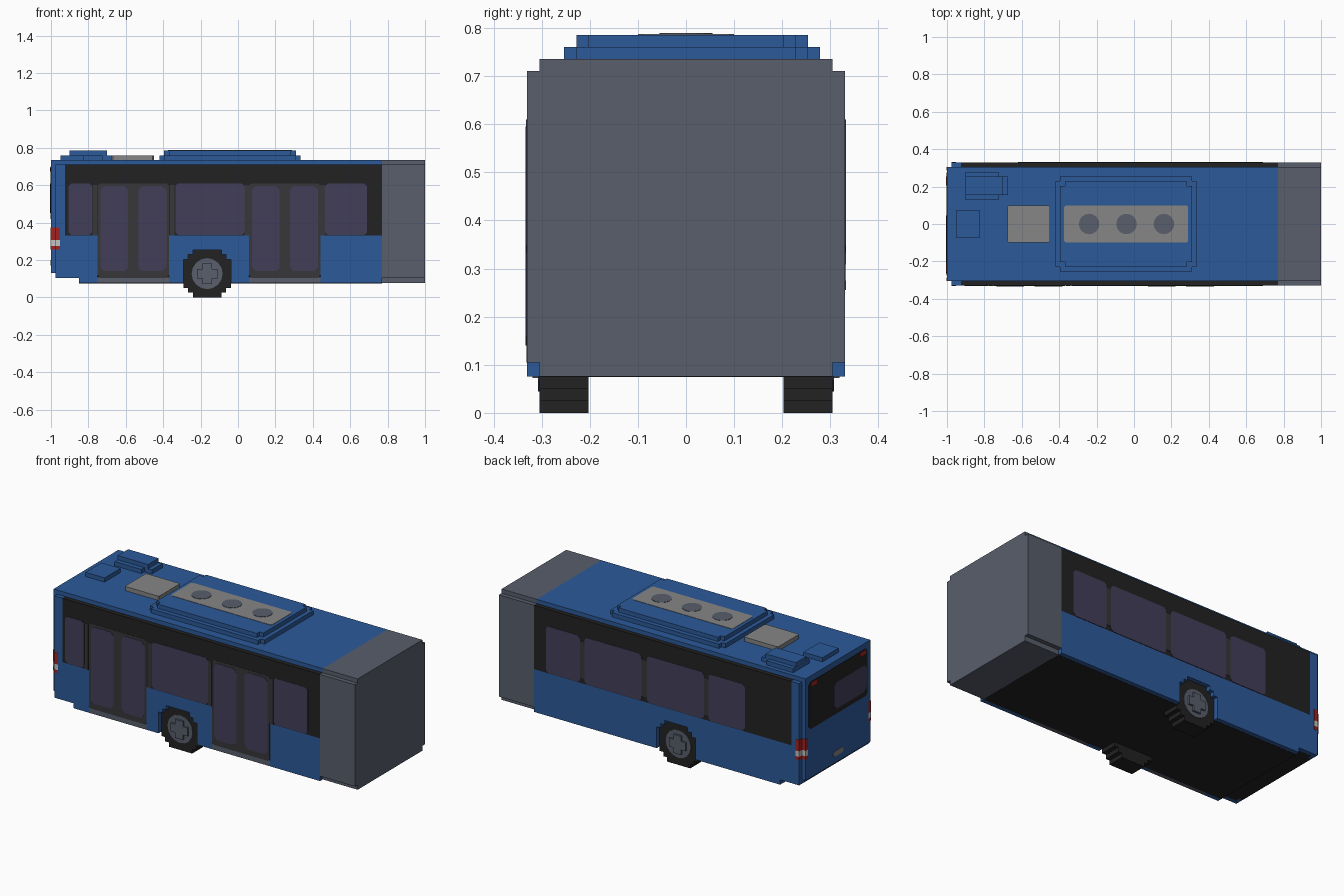
import bpy, bmesh, math
from mathutils import Vector

if "Cube" in bpy.data.objects:
    bpy.data.objects.remove(bpy.data.objects["Cube"])


def material(name, hex_rgb):
    lin = []
    for i in (0, 2, 4):
        c = int(hex_rgb[i:i + 2], 16) / 255
        lin.append(c / 12.92 if c <= 0.04045 else ((c + 0.055) / 1.055) ** 2.4)
    m = bpy.data.materials.new(name)
    m.use_nodes = True
    m.diffuse_color = (*lin, 1)
    m.node_tree.nodes["Principled BSDF"].inputs["Base Color"].default_value = (*lin, 1)
    return m


BLUE = material("body blue", "2c5a9a")
SLATE = material("slate grey", "585e6c")
BLACK = material("black", "222222")
GLASS = material("tinted glass", "423e5a")
CHARCOAL = material("charcoal", "37373b")
GREY = material("light grey", "868686")
RED = material("lamp red", "a42222")
WHITE = material("lamp white", "c4c4c4")

V = 0.0254                      # block step
WHEEL_X, WHEEL_R = -0.165, 0.127
SILL, BELT, TOP, ROOF = 0.076, 0.33, 0.71, 0.735
INNER, SHOULDER, SIDE = 0.28, 0.304, 0.33


def prism(name, pts, axis, a, b, mat):
    """Extrude a 2D outline along an axis, from a to b."""
    place = {"x": lambda u, v, w: (w, u, v),
             "y": lambda u, v, w: (u, w, v),
             "z": lambda u, v, w: (u, v, w)}[axis]
    bm = bmesh.new()
    face = bm.faces.new([bm.verts.new(place(u, v, a)) for u, v in pts])
    ext = bmesh.ops.extrude_face_region(bm, geom=[face])
    moved = [e for e in ext["geom"] if isinstance(e, bmesh.types.BMVert)]
    bmesh.ops.translate(bm, verts=moved, vec=Vector(place(0, 0, b - a)))
    bmesh.ops.recalc_face_normals(bm, faces=bm.faces)
    me = bpy.data.meshes.new(name)
    bm.to_mesh(me)
    bm.free()
    me.materials.append(mat)
    ob = bpy.data.objects.new(name, me)
    bpy.context.collection.objects.link(ob)
    return ob


def stepped(u0, u1, v0, v1, n=0, s=V):
    """Rectangle outline whose corners are cut in n square steps."""
    cu, cv, hu, hv = (u0 + u1) / 2, (v0 + v1) / 2, (u1 - u0) / 2, (v1 - v0) / 2
    q = []
    for i in range(n + 1):
        q.append((hu - i * s, hv - (n - i) * s))
        if i < n:
            q.append((hu - (i + 1) * s, hv - (n - i) * s))
    pts = q + [(-u, v) for u, v in reversed(q)]
    pts += [(-u, -v) for u, v in q] + [(u, -v) for u, v in reversed(q)]
    return [(cu + u, cv + v) for u, v in pts]


def rounded(u0, u1, v0, v1, r=0.02):
    """Rectangle outline with bevelled corners."""
    return [(u0 + r, v0), (u1 - r, v0), (u1, v0 + r), (u1, v1 - r),
            (u1 - r, v1), (u0 + r, v1), (u0, v1 - r), (u0, v0 + r)]


def box(name, x0, x1, y0, y1, z0, z1, mat):
    return prism(name, [(x0, y0), (x1, y0), (x1, y1), (x0, y1)], "z", z0, z1, mat)


def circle(cu, cv, r, n=16):
    return [(cu + r * math.cos(math.tau * i / n), cv + r * math.sin(math.tau * i / n))
            for i in range(n)]


# Hull: inner core, floor, roof, rear wall
box("inner_core", -0.975, 0.765, -INNER, INNER, 0.105, TOP, BLACK)
box("floor", -0.85, 0.77, -SHOULDER, SHOULDER, SILL - 0.001, 0.11, BLACK)
box("rear_floor", -0.95, -0.85, -SHOULDER, SHOULDER, 0.104, 0.12, BLACK)
box("roof", -1, 0.77, -SHOULDER, SHOULDER, 0.70, ROOF, BLUE)
box("rear_wall", -1, -0.975, -SHOULDER, SHOULDER, 0.13, 0.72, BLUE)
box("rear_lower_lip", -0.975, -0.95, -SHOULDER, SHOULDER, 0.105, 0.14, BLUE)

# Joint section at the +x end
prism("joint_section", [(-SHOULDER, SILL), (SHOULDER, SILL), (SHOULDER, 0.105), (SIDE, 0.105),
                        (SIDE, TOP), (SHOULDER, TOP), (SHOULDER, ROOF), (-SHOULDER, ROOF),
                        (-SHOULDER, TOP), (-SIDE, TOP), (-SIDE, 0.105), (-SHOULDER, 0.105)],
      "x", 0.77, 1, SLATE)

# Wheel arch as a stepped notch in the lower panel outline
tyre = stepped(WHEEL_X - WHEEL_R, WHEEL_X + WHEEL_R, 0, 2 * WHEEL_R, 2)
arch = sorted([p for p in tyre if p[1] > WHEEL_R], key=lambda p: (math.atan2(p[1] - WHEEL_R, p[0] - WHEEL_X)))
arch = [(WHEEL_X + WHEEL_R, SILL)] + arch + [(WHEEL_X - WHEEL_R, SILL)]


def arch_panel(x0, x1):
    return [(x0, BELT), (x1, BELT), (x1, SILL)] + arch + [(x0, SILL)]


doors = [(-0.75, -0.37), (0.06, 0.44)]
for s, side in ((-1, "right"), (1, "left")):
    lo, hi = s * INNER, s * SIDE
    plate = s * (SIDE + 0.002)
    # Blue panels and black window band
    prism(side + "_rear_post", stepped(-0.975, -0.925, 0.105, TOP), "y", lo, hi, BLUE)
    prism(side + "_rear_panel", stepped(-0.925, -0.85, 0.105, BELT), "y", lo, hi, BLUE)
    prism(side + "_window_band", stepped(-0.925, 0.77, BELT, TOP), "y", lo, hi, BLACK)
    if s < 0:
        prism("right_panel_rear", stepped(-0.85, -0.75, SILL, BELT), "y", lo, hi, BLUE)
        prism("right_panel_middle", arch_panel(-0.37, 0.06), "y", lo, hi, BLUE)
        prism("right_panel_front", stepped(0.44, 0.77, SILL, BELT), "y", lo, hi, BLUE)
        panes = [(-0.905, -0.78), (-0.335, 0.035), (0.465, 0.69)]
        surround = []
    else:
        prism("left_panel", arch_panel(-0.85, 0.77), "y", lo, hi, BLUE)
        panes = [(-0.62, -0.38), (-0.35, 0.025), (0.06, 0.435), (0.465, 0.69)]
        surround = [(-0.38, -0.35), (0.025, 0.06), (0.435, 0.465)]
    for x0, x1 in panes:
        prism(side + "_window", rounded(x0, x1, BELT + 0.003, 0.61, 0.015), "y", hi, plate, GLASS)
    for x0, x1 in surround:
        prism(side + "_window_pillar", stepped(x0, x1, 0.36, 0.58), "y", hi, plate, CHARCOAL)

    # Wheel with raised cross on the hub
    prism(side + "_tyre", tyre, "y", s * 0.203, s * SHOULDER, BLACK)
    prism(side + "_hub", circle(WHEEL_X, WHEEL_R, 0.083), "y",
          s * SHOULDER, s * (SHOULDER + 0.004), SLATE)
    prism(side + "_hub_cross", stepped(WHEEL_X - 0.055, WHEEL_X + 0.055, WHEEL_R - 0.055,
                                       WHEEL_R + 0.055, 1, 0.03), "y",
          s * SHOULDER, s * (SHOULDER + 0.015), SLATE)

    # Tail lamp wrapped round the notched rear corner
    for part, z0, z1, mat in (("lower", 0.255, 0.275, RED), ("white", 0.275, 0.308, WHITE),
                              ("upper", 0.308, 0.375, RED)):
        xin = -0.952
        yin = 0.285
        e = 0.002
        outline = [(xin, yin * s), (-1 - e, yin * s), (-1 - e, (SHOULDER + e) * s),
                   (-0.975 - e, (SHOULDER + e) * s), (-0.975 - e, (SIDE + e) * s),
                   (xin, (SIDE + e) * s)]
        prism(f"{side}_tail_lamp_{part}", outline, "z", z0, z1, mat)
    # Small upper marker lamp on the rear
    prism(side + "_rear_marker", stepped(s * 0.23 - 0.025, s * 0.23 + 0.025, 0.672, 0.695),
          "x", -1.004, -1, RED)

# Doors on the right side
for x0, x1 in doors:
    prism("door_frame", rounded(x0, x1, 0.105, 0.61, 0.012), "y", -INNER, -SIDE - 0.001, CHARCOAL)
    prism("door_sill", stepped(x0, x1, SILL, 0.11), "y", -INNER, -SIDE, SLATE)
    for a, b in ((x0 + 0.015, x0 + 0.163), (x1 - 0.163, x1 - 0.013)):
        prism("door_glass", rounded(a, b, 0.14, 0.595, 0.02), "y", -SIDE, -SIDE - 0.003, GLASS)
for x in (-0.765, -0.352, 0.047, 0.452):
    prism("right_window_pillar", stepped(x - 0.012, x + 0.012, BELT, 0.6), "y",
          -SIDE, -SIDE - 0.0015, CHARCOAL)

# Rear window panel, glass and number plate
prism("rear_window_panel", rounded(-0.275, 0.275, 0.42, 0.70, 0.015), "x", -1.002, -1, BLACK)
prism("rear_glass", rounded(-0.265, 0.045, 0.45, 0.61, 0.025), "x", -1.004, -1, GLASS)
prism("rear_plate", rounded(-0.045, 0.045, 0.17, 0.20, 0.008), "x", -1.003, -1, GREY)

# Roof unit with fans
prism("roof_unit_base", stepped(-0.42, 0.335, -0.254, 0.254, 1), "z", ROOF, 0.76, BLUE)
prism("roof_unit_top", stepped(-0.395, 0.31, -0.228, 0.228, 1), "z", 0.76, 0.785, BLUE)
prism("roof_unit_grille", rounded(-0.375, 0.29, -0.1, 0.1, 0.01), "z", 0.785, 0.787, GREY)
for x in (-0.24, -0.04, 0.16):
    prism("roof_fan", circle(x, 0, 0.055), "z", 0.787, 0.789, SLATE)

# Other roof parts
prism("roof_hatch", rounded(-0.675, -0.45, -0.1, 0.1, 0.006), "z", ROOF, 0.76, GREY)
box("roof_vent", -0.95, -0.825, -0.075, 0.075, ROOF, 0.76, BLUE)
box("roof_box_base", -0.9, -0.725, 0.127, 0.278, ROOF, 0.76, BLUE)
box("roof_box_nose", -0.725, -0.675, 0.155, 0.253, ROOF, 0.76, BLUE)
box("roof_box_top", -0.9, -0.70, 0.155, 0.253, 0.76, 0.785, BLUE)
